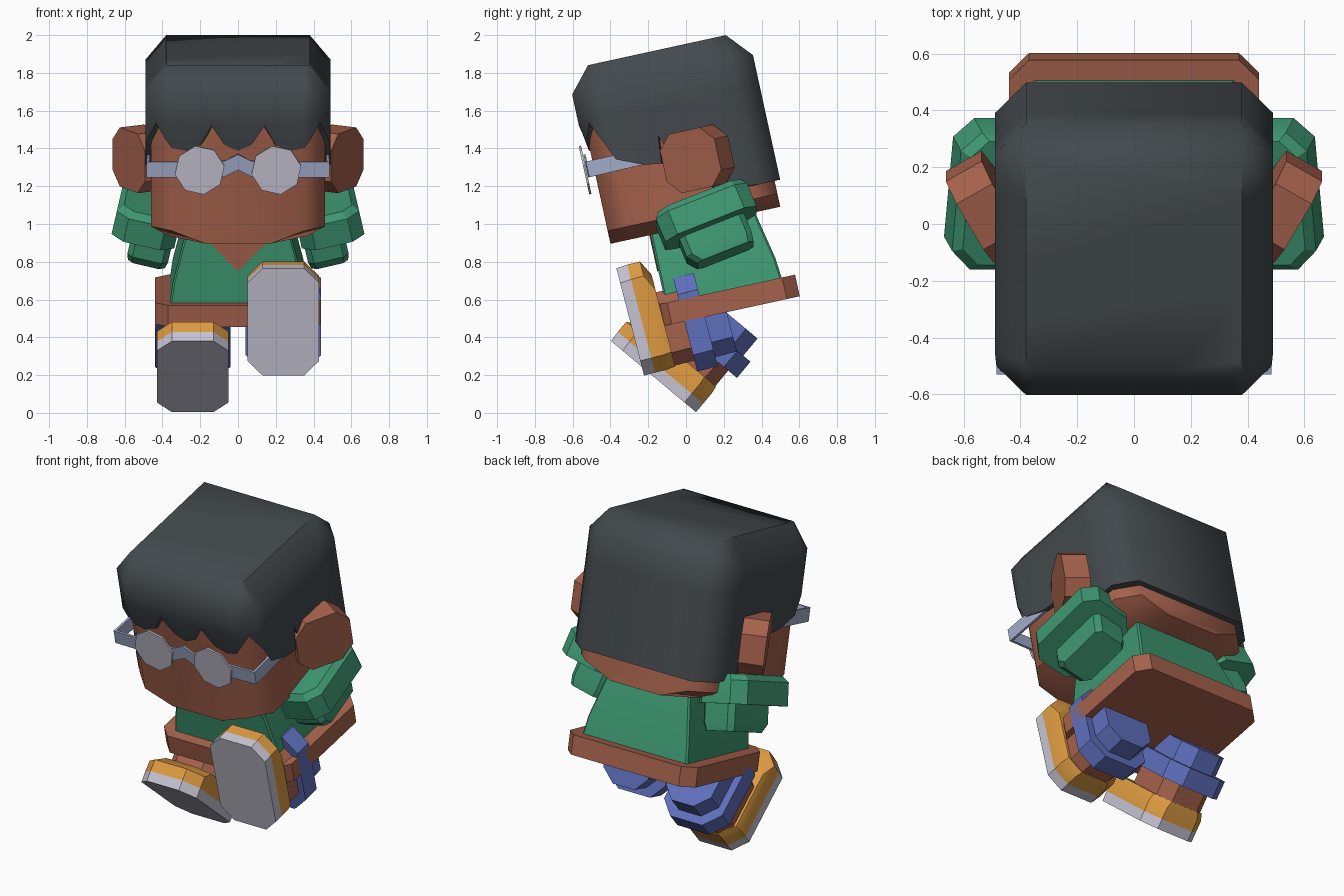
import bpy, bmesh, math
from mathutils import Matrix, Vector

if "Cube" in bpy.data.objects:
    bpy.data.objects.remove(bpy.data.objects["Cube"])

R = math.radians
TILT = Matrix.Rotation(R(12.3), 4, 'X')      # the whole body leans back
MIRROR = Matrix.Diagonal((-1, 1, 1, 1))


def material(name, rgb):
    lin = [((c / 255 + 0.055) / 1.055) ** 2.4 for c in rgb]
    m = bpy.data.materials.new(name)
    m.diffuse_color = (*lin, 1)
    m.use_nodes = True
    m.node_tree.nodes["Principled BSDF"].inputs["Base Color"].default_value = m.diffuse_color
    return m


SKIN = material("skin brown", (166, 98, 76))
HAIR = material("hair charcoal", (67, 73, 77))
GREEN = material("shirt green", (62, 152, 114))
YELLOW = material("shoe yellow", (222, 155, 65))
BLUE = material("cloth blue", (95, 112, 190))
WHITE = material("pale grey", (198, 196, 210))
FRAME = material("frame lavender", (162, 171, 203))


def finish(name, bm, mat, matrix, angle=30):
    bmesh.ops.remove_doubles(bm, verts=bm.verts, dist=1e-4)
    bm.transform(matrix)
    bmesh.ops.recalc_face_normals(bm, faces=bm.faces)
    me = bpy.data.meshes.new(name)
    bm.to_mesh(me)
    bm.free()
    me.materials.append(mat)
    ob = bpy.data.objects.new(name, me)
    bpy.context.collection.objects.link(ob)
    bpy.ops.object.select_all(action='DESELECT')
    ob.select_set(True)
    bpy.context.view_layer.objects.active = ob
    bpy.ops.object.shade_smooth_by_angle(angle=R(angle))
    return ob


def skin_rings(bm, rings):
    """Join equal-length closed rings of points with quads."""
    vs = [[bm.verts.new(p) for p in r] for r in rings]
    n = len(vs[0])
    for a, b in zip(vs, vs[1:]):
        for i in range(n):
            j = (i + 1) % n
            bm.faces.new((a[i], a[j], b[j], b[i]))
    return vs


def loft(name, rings, mat, matrix=TILT, angle=30):
    """Stack of chamfered rectangles: (z, half_x, y0, y1, chamfer)."""
    bm = bmesh.new()
    loops = []
    for z, x, y0, y1, c in rings:
        loops.append([(x - c, y0, z), (x, y0 + c, z), (x, y1 - c, z), (x - c, y1, z),
                      (c - x, y1, z), (-x, y1 - c, z), (-x, y0 + c, z), (c - x, y0, z)])
    vs = skin_rings(bm, loops)
    bm.faces.new(vs[0])
    bm.faces.new(vs[-1])
    return finish(name, bm, mat, matrix, angle)


def plate(name, pts, y, thick, mat):
    """Flat outline in x and z, extruded backwards."""
    bm = bmesh.new()
    vs = skin_rings(bm, [[(x, y, z) for x, z in pts], [(x, y + thick, z) for x, z in pts]])
    bm.faces.new(vs[0])
    bm.faces.new(vs[1])
    return finish(name, bm, mat, TILT)


# Head with narrowed chin
loft("head", [(0.96, 0.37, -0.2, 0.72, 0.2), (1.03, 0.46, -0.2, 0.72, 0.11),
              (1.76, 0.46, -0.2, 0.72, 0.11)], SKIN, TILT, 50)

# Hair: outline stations (x, y, lower edge height), fringe to nape, right half
half = [(0.07, -0.23, 1.495), (0.14, -0.23, 1.605), (0.2, -0.23, 1.495), (0.28, -0.23, 1.465),
        (0.35, -0.23, 1.48), (0.38, -0.23, 1.52), (0.435, -0.175, 1.61), (0.485, -0.125, 1.5),
        (0.49, -0.076, 1.39), (0.49, 0.065, 1.33), (0.49, 0.155, 1.317), (0.49, 0.168, 1.465),
        (0.49, 0.275, 1.17), (0.49, 0.498, 1.11), (0.49, 0.64, 1.10), (0.38, 0.75, 1.10)]
stations = [(0, -0.23, 1.465)] + half + [(-x, y, z) for x, y, z in reversed(half)]


def clamp(v, lo, hi):
    return max(lo, min(hi, v))


def tuck(x, y, z):
    """Fringe tips lie close to the forehead."""
    return (x, -0.206 if y == -0.23 and z < 1.6 else y, z)


bm = bmesh.new()
crown = [(clamp(x, -0.38, 0.38), clamp(y, -0.115, 0.632), 1.909) for x, y, z in stations]
skin_rings(bm, [
    [(x * 0.9, 0.26 + (y - 0.26) * 0.88, z) for x, y, z in stations],
    [tuck(*p) for p in stations],
    [(x, y, max(z, 1.62)) for x, y, z in stations],
    [(x, y, 1.775) for x, y, z in stations],
    crown])
bm.faces.new([bm.verts.new(p) for p in dict.fromkeys(crown)])
finish("hair", bm, HAIR, TILT, 50)

# Ears: octagonal slabs swept backwards
ear = (Matrix.Translation((0.515, 0.06, 1.345)) @ TILT @ Matrix.Rotation(R(60), 4, 'Z')
       @ Matrix.Rotation(R(90), 4, 'X'))
for side, m in (("right", Matrix.Identity(4)), ("left", MIRROR)):
    loft(side + "_ear", [(-0.073, 0.17, -0.16, 0.16, 0.075),
                         (0.073, 0.17, -0.16, 0.16, 0.075)], SKIN, m @ ear)

# Glasses: ribbon frame and two octagonal lenses
rim = [(0.07, -0.24, 1.375), (0.12, -0.24, 1.37), (0.485, -0.235, 1.37), (0.475, 0.12, 1.375)]
path = [(-x, y, z) for x, y, z in reversed(rim)] + [(0, -0.24, 1.41)] + rim
bm = bmesh.new()
loops = []
for x, y, z in path:
    k = 0.97
    loops.append([(x, y, z - 0.042), (x, y, z + 0.042),
                  (x * k, y + 0.012, z + 0.042), (x * k, y + 0.012, z - 0.042)])
vs = skin_rings(bm, loops)
bm.faces.new(vs[0])
bm.faces.new(vs[-1])
finish("glasses_frame", bm, FRAME, TILT)
for side, s in (("right", 1), ("left", -1)):
    octagon = [(s * 0.203 + 0.133 * math.cos(R(45 * i + 10)),
                1.37 + 0.133 * math.sin(R(45 * i + 10))) for i in range(8)]
    plate(side + "_lens", octagon, -0.254, 0.012, WHITE)

# Torso, collar opening and hem
loft("torso", [(0.56, 0.365, 0.017, 0.65, 0.01), (0.70, 0.345, 0.017, 0.637, 0.01),
               (1.0, 0.27, 0.017, 0.575, 0.01)], GREEN)
plate("collar_opening", [(0, 0.765), (0.19, 0.96), (-0.19, 0.96)], 0.011, 0.008, SKIN)
loft("hem", [(0.475, 0.44, -0.043, 0.72, 0.07), (0.592, 0.44, -0.043, 0.72, 0.07)], SKIN)

# Arms: wide sleeve with a narrower forearm below
arm = (Matrix.Translation((0.47, 0.10, 1.055)) @ Matrix.Rotation(R(-13), 4, 'Y')
       @ Matrix.Rotation(R(22), 4, 'X'))
for side, m in (("right", Matrix.Identity(4)), ("left", MIRROR)):
    loft(side + "_sleeve", [(-0.085, 0.17, -0.26, 0.26, 0.07),
                            (0.05, 0.17, -0.26, 0.26, 0.07),
                            (0.085, 0.14, -0.23, 0.24, 0.06)], GREEN, m @ arm)
    loft(side + "_forearm", [(-0.24, 0.10, -0.14, 0.18, 0.03), (-0.19, 0.11, -0.18, 0.19, 0.03),
                             (0, 0.11, -0.18, 0.19, 0.03)],
         GREEN, m @ arm @ Matrix.Translation((-0.045, 0, 0)))

# Legs: heel at the local origin, toe along -y, leg along z
for side, heel, ang in (("right", (0.24, -0.222, 0.198), -75.5),
                        ("left", (-0.24, 0.053, 0.004), -39.9)):
    m = Matrix.Translation(heel) @ Matrix.Rotation(R(ang), 4, 'X')
    loft(side + "_sole", [(0, 0.19, -0.586, 0, 0.08), (0.06, 0.19, -0.59, 0, 0.08)], WHITE, m)
    loft(side + "_shoe", [(0.06, 0.19, -0.59, 0, 0.08), (0.13, 0.19, -0.59, 0, 0.08),
                          (0.172, 0.175, -0.507, -0.005, 0.08)], YELLOW, m)
    loft(side + "_shin", [(0.16, 0.16, -0.41, -0.01, 0.07),
                          (0.30, 0.16, -0.41, -0.01, 0.07)], SKIN, m)
    loft(side + "_cuff", [(0.278, 0.20, -0.46, 0.05, 0.09),
                          (0.39, 0.20, -0.46, 0.05, 0.09)], BLUE, m)
    loft(side + "_thigh", [(0.38, 0.155, -0.38, 0.0, 0.08),
                           (0.508, 0.155, -0.36, 0.0, 0.08)], BLUE, m)
